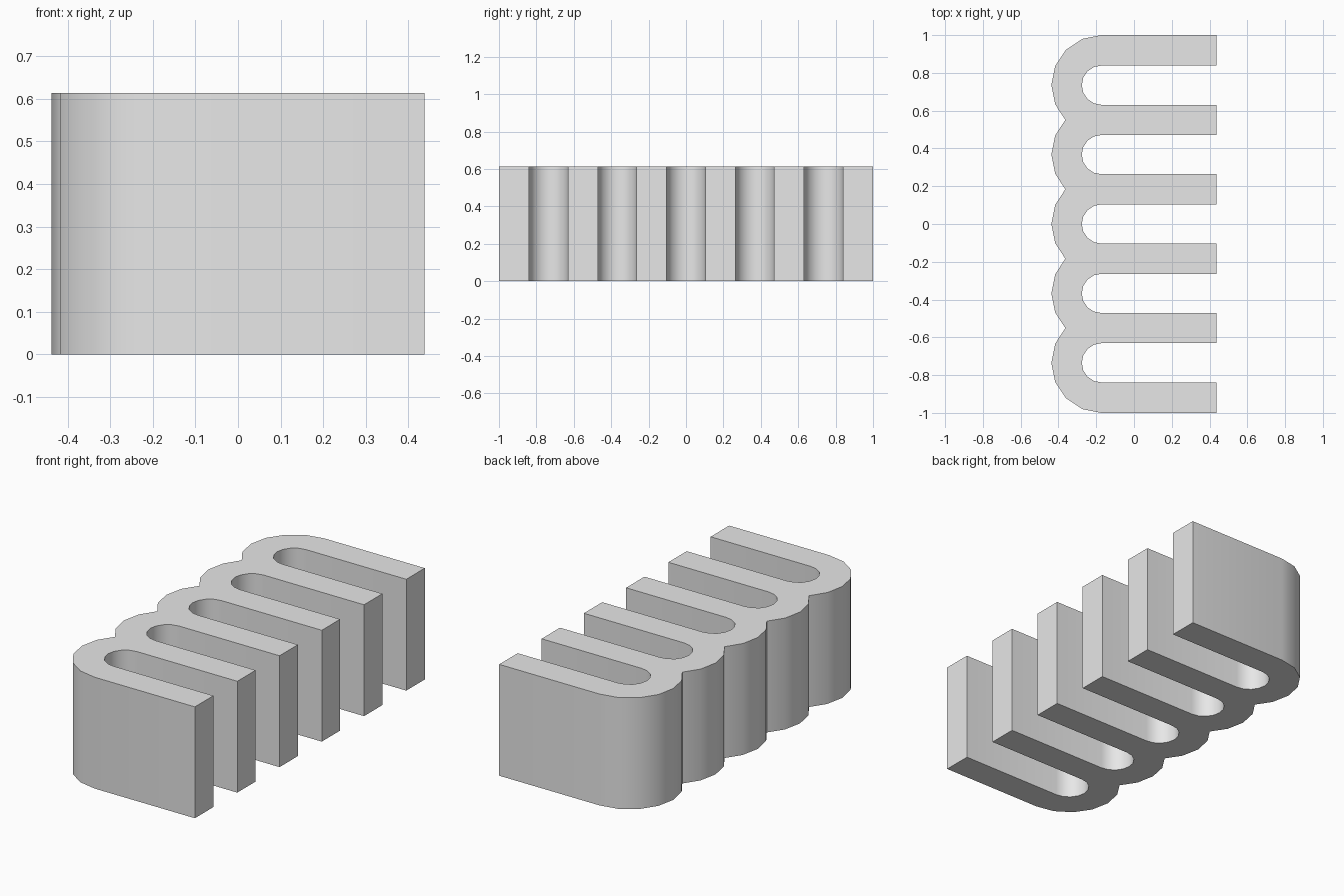
import bpy
import bmesh
from math import sin, cos, pi

HEIGHT = 0.613
TIP_X = 0.4375
OUTER_R, INNER_R = 0.265, 0.104
BEND_X = OUTER_R - TIP_X
PITCH = 0.3675
STEPS = 8
centres = [PITCH * i for i in (2, 1, 0, -1, -2)]

cube = bpy.data.objects.get("Cube")
if cube:
    bpy.data.objects.remove(cube, do_unlink=True)


def bend(cy, radius):
    """Half circle bulging towards -x, running from +y to -y."""
    angles = [pi * i / STEPS for i in range(STEPS + 1)]
    return [(BEND_X - radius * sin(a), cy + radius * cos(a)) for a in angles]


# Scalloped spine: neighbouring bends meet in a notch
half = PITCH / 2
notch_x = BEND_X - (OUTER_R ** 2 - half ** 2) ** 0.5
outline = [(TIP_X, 1.0)]
for i, cy in enumerate(centres):
    for x, y in bend(cy, OUTER_R):
        past_top = i > 0 and y > cy + half - 0.001
        past_bottom = i < len(centres) - 1 and y < cy - half + 0.001
        if not (past_top or past_bottom):
            outline.append((x, y))
    if i < len(centres) - 1:
        outline.append((notch_x, cy - half))
outline.append((TIP_X, -1.0))

# Round-ended slots between the fins
for cy in reversed(centres):
    slot = bend(cy, INNER_R)[::-1]
    outline += [(TIP_X, cy - INNER_R)] + slot + [(TIP_X, cy + INNER_R)]

# Extrude the outline upwards
bm = bmesh.new()
base = bm.faces.new([bm.verts.new((x, y, 0)) for x, y in outline])
result = bmesh.ops.extrude_face_region(bm, geom=[base], use_keep_orig=True)
top = [v for v in result["geom"] if isinstance(v, bmesh.types.BMVert)]
bmesh.ops.translate(bm, verts=top, vec=(0, 0, HEIGHT))
bmesh.ops.recalc_face_normals(bm, faces=bm.faces)
mesh = bpy.data.meshes.new("finned_block")
bm.to_mesh(mesh)
bm.free()

block = bpy.data.objects.new("finned_block", mesh)
bpy.context.collection.objects.link(block)

# Plain grey material
grey = bpy.data.materials.new("light_grey")
grey.use_nodes = True
colour = (0.8, 0.8, 0.8, 1)
grey.diffuse_color = colour
grey.node_tree.nodes["Principled BSDF"].inputs["Base Color"].default_value = colour
mesh.materials.append(grey)

# Smooth bends, crisp corners
bpy.ops.object.select_all(action="DESELECT")
block.select_set(True)
bpy.context.view_layer.objects.active = block
bpy.ops.object.shade_smooth_by_angle()
